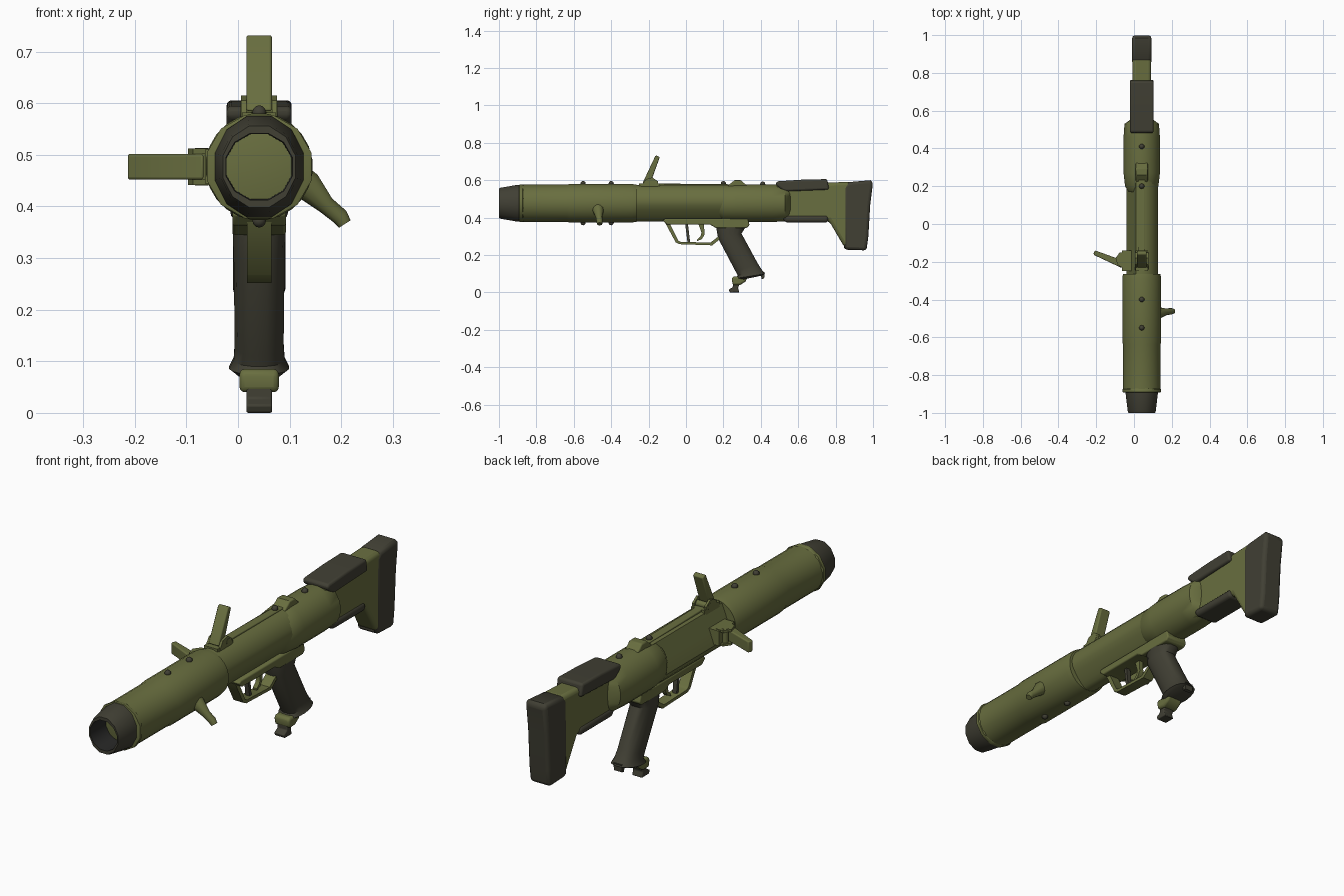
import bpy, bmesh, math
from mathutils import Matrix, Vector

cube = bpy.data.objects.get("Cube")
if cube:
    bpy.data.objects.remove(cube, do_unlink=True)

CX, CZ = 0.041, 0.477  # bore axis
parts = []


def material(name, rgb):
    m = bpy.data.materials.new(name)
    m.use_nodes = True
    m.diffuse_color = (*rgb, 1)
    node = next(n for n in m.node_tree.nodes if n.type == 'BSDF_PRINCIPLED')
    node.inputs["Base Color"].default_value = (*rgb, 1)
    node.inputs["Roughness"].default_value = 0.8
    return m


OLIVE = material("olive paint", (0.14, 0.156, 0.05))
RUBBER = material("dark rubber", (0.052, 0.05, 0.034))
BORE = material("bore black", (0.022, 0.022, 0.021))


def finish(name, bm, *mats):
    bmesh.ops.recalc_face_normals(bm, faces=bm.faces)
    me = bpy.data.meshes.new(name)
    bm.to_mesh(me)
    bm.free()
    for m in mats:
        me.materials.append(m)
    ob = bpy.data.objects.new(name, me)
    bpy.context.collection.objects.link(ob)
    parts.append(ob)
    return ob


def skin(bm, rings, caps=True):
    """Join equal rings of points into a closed skin."""
    vs = [[bm.verts.new(p) for p in r] for r in rings]
    n = len(vs[0])
    for a, b in zip(vs, vs[1:]):
        for i in range(n):
            j = (i + 1) % n
            bm.faces.new((a[i], a[j], b[j], b[i]))
    if caps:
        bm.faces.new(vs[0])
        bm.faces.new(vs[-1])


def ellipse(y, rx, rz, n=20, z=CZ, waist=False):
    pts = []
    for i in range(n):
        a = math.tau * (i + 0.5) / n
        x, h = rx * math.cos(a), rz * math.sin(a)
        if waist:  # sunk flat on one flank, undercut on the other
            x = max(x, -0.03 - 0.4 * (0.095 - h))
            if x > 0 and h < 0:
                x *= 1 + 4.5 * h
        pts.append((CX + x, y, z + h))
    return pts


def tube(name, stations, mat, n=20):
    bm = bmesh.new()
    skin(bm, [ellipse(y, rx, rz, n) for y, rx, rz in stations])
    return finish(name, bm, mat)


def slab(name, outline, half, mat, bevel=0.0, x=CX):
    """Side outline (y, z) given thickness across x."""
    bm = bmesh.new()
    skin(bm, [[(x + s * half, y, z) for y, z in outline] for s in (-1, 1)])
    ob = finish(name, bm, mat)
    if bevel:
        mod = ob.modifiers.new("rounded", 'BEVEL')
        mod.width, mod.segments, mod.limit_method = bevel, 3, 'ANGLE'
        mod.angle_limit = math.radians(40)
    return ob


def rod(name, path, mat, n=10):
    """Round rod through (point, radius) stations."""
    bm = bmesh.new()
    pts = [Vector(p) for p, r in path]
    rings = []
    for i, (p, r) in enumerate(path):
        d = pts[min(i + 1, len(pts) - 1)] - pts[max(i - 1, 0)]
        rot = d.to_track_quat('Z', 'Y')
        rings.append([pts[i] + rot @ Vector((r * math.cos(math.tau * k / n), r * math.sin(math.tau * k / n), 0))
                      for k in range(n)])
    skin(bm, rings)
    return finish(name, bm, mat)


# Muzzle sleeve with a recessed bore
muzzle = tube("muzzle_sleeve", [(-0.88, 0.09, 0.102), (-0.9, 0.088, 0.102), (-0.99, 0.077, 0.086),
                                (-1.0, 0.073, 0.082), (-1.0, 0.067, 0.067), (-0.82, 0.064, 0.064)], RUBBER, 12)
muzzle.data.materials.append(BORE)
for f in muzzle.data.polygons:
    if math.hypot(f.center.x - CX, f.center.z - CZ) < 0.066:
        f.material_index = 1

# Front barrel: an open-fronted shell around the sleeve
tube("front_barrel", [(-0.885, 0.085, 0.085), (-0.885, 0.1, 0.1), (-0.64, 0.1, 0.1), (-0.62, 0.104, 0.104),
                      (-0.29, 0.104, 0.104), (-0.265, 0.1, 0.1)], OLIVE, 24)
tube("barrel_band", [(-0.892, 0.1, 0.1), (-0.89, 0.105, 0.104), (-0.875, 0.105, 0.104), (-0.87, 0.1, 0.1)], OLIVE, 12)

# Waisted middle of the body
bm = bmesh.new()
skin(bm, [ellipse(y, 0.088, 0.099, 24, waist=True) for y in (-0.28, 0.0, 0.24)])
finish("middle_body", bm, OLIVE)

# Rear bulge and narrow tail
tube("rear_bulge", [(0.17, 0.07, 0.075), (0.2, 0.089, 0.096), (0.27, 0.097, 0.101), (0.46, 0.097, 0.101),
                    (0.53, 0.092, 0.098), (0.56, 0.05, 0.097)], OLIVE, 24)
slab("tail_body", [(0.48, 0.385), (0.765, 0.382), (0.845, 0.245), (0.88, 0.24), (0.88, 0.592), (0.48, 0.575)],
     0.049, OLIVE, 0.022)

# Shoulder pad, cheek pad and lower pad
slab("shoulder_pad", [(0.845, 0.24), (0.855, 0.228), (0.965, 0.225), (0.975, 0.3), (0.985, 0.47), (1.0, 0.59),
                      (0.985, 0.6), (0.87, 0.59), (0.845, 0.57)], 0.051, RUBBER, 0.02)
slab("cheek_pad", [(0.525, 0.54), (0.765, 0.55), (0.755, 0.606), (0.62, 0.603), (0.485, 0.594), (0.48, 0.575)],
     0.063, RUBBER, 0.025)
slab("lower_pad", [(0.51, 0.412), (0.76, 0.412), (0.76, 0.374), (0.53, 0.374)], 0.056, RUBBER, 0.015)

# Top rail with rear sight
slab("top_rail", [(-0.22, 0.55), (0.27, 0.55), (0.27, 0.578), (-0.2, 0.583)], 0.018, OLIVE, 0.004)
slab("rear_sight", [(0.21, 0.56), (0.34, 0.56), (0.31, 0.585), (0.295, 0.6), (0.26, 0.6), (0.245, 0.588)],
     0.032, OLIVE, 0.006)

# Folding flap on top, repeated a quarter turn round the bore as a side handle
turn = (Matrix.Translation((CX, 0, CZ)) @ Matrix.Rotation(-math.pi / 2, 4, 'Y') @ Matrix.Translation((-CX, 0, -CZ)))
for label, mtx in (("top", Matrix()), ("side", turn)):
    made = [slab(label + "_flap", [(-0.232, 0.585), (-0.165, 0.728), (-0.158, 0.733), (-0.14, 0.724),
                                   (-0.19, 0.585)], 0.025, OLIVE, 0.005)]
    for s in (-1, 1):
        made.append(slab(label + "_flap_bracket", [(-0.245, 0.56), (-0.15, 0.56), (-0.15, 0.594), (-0.18, 0.615),
                                                   (-0.215, 0.605)], 0.005, OLIVE, x=CX + s * 0.03))
    made.append(rod(label + "_flap_pin", [((CX - 0.036, -0.175, 0.588), 0.014),
                                          ((CX + 0.036, -0.175, 0.588), 0.014)], OLIVE))
    made.append(slab(label + "_flap_base", [(-0.25, 0.53), (-0.14, 0.53), (-0.14, 0.582), (-0.25, 0.582)],
                     0.033, OLIVE))
    for ob in made:
        ob.data.transform(mtx)

# Bent lever on the left flank
rod("side_lever", [((0.09, -0.47, 0.47), 0.034), ((0.135, -0.47, 0.44), 0.03), ((0.17, -0.465, 0.403), 0.018),
                   ((0.198, -0.462, 0.38), 0.017), ((0.207, -0.462, 0.366), 0.014)], OLIVE)

# Screw heads along the body
for y, z in ((-0.55, 0.582), (-0.4, 0.582), (-0.55, 0.373), (-0.4, 0.373), (0.41, 0.579), (0.2, 0.582)):
    bm = bmesh.new()
    bmesh.ops.create_uvsphere(bm, u_segments=10, v_segments=6, radius=0.014,
                              matrix=Matrix.Translation((CX, y, z)))
    finish("screw_head", bm, RUBBER)

# Receiver plate, trigger guard and trigger
slab("receiver_plate", [(-0.125, 0.385), (-0.1, 0.362), (0.13, 0.362), (0.16, 0.345), (0.325, 0.345),
                        (0.34, 0.36), (0.33, 0.395), (-0.11, 0.395)], 0.052, OLIVE, 0.006)
slab("trigger_guard", [(-0.11, 0.37), (-0.055, 0.268), (-0.035, 0.258), (0.14, 0.252), (0.2, 0.3), (0.2, 0.32),
                       (0.13, 0.266), (-0.03, 0.271), (-0.042, 0.278), (-0.088, 0.37)], 0.024, OLIVE)
slab("trigger", [(0.065, 0.37), (0.095, 0.37), (0.1, 0.31), (0.085, 0.285), (0.06, 0.275), (0.06, 0.283),
                 (0.078, 0.3), (0.083, 0.32)], 0.01, OLIVE)
slab("safety_bar", [(-0.005, 0.37), (0.01, 0.37), (0.022, 0.268), (0.008, 0.268)], 0.01, RUBBER)

# Pistol grip, lofted along its slope
bm = bmesh.new()
rings = []
for y0, z0, y1, z1, half in ((0.16, 0.35, 0.32, 0.35, 0.052), (0.17, 0.29, 0.298, 0.315, 0.05),
                             (0.265, 0.11, 0.385, 0.155, 0.048), (0.275, 0.09, 0.408, 0.12, 0.05),
                             (0.265, 0.075, 0.425, 0.1, 0.059), (0.285, 0.065, 0.405, 0.09, 0.045)):
    ring = []
    for i in range(16):
        a = math.tau * (i + 0.5) / 16
        t = 0.5 + 0.5 * math.cos(a)
        side = math.copysign(abs(math.sin(a)) ** 0.7, math.sin(a))
        ring.append((CX + half * side, y0 + (y1 - y0) * t, z0 + (z1 - z0) * t))
    rings.append(ring)
skin(bm, rings)
finish("pistol_grip", bm, RUBBER)
slab("grip_hook", [(0.39, 0.11), (0.42, 0.108), (0.418, 0.075), (0.405, 0.072), (0.4, 0.09)], 0.02, RUBBER)
slab("grip_cap", [(0.25, 0.085), (0.33, 0.085), (0.32, 0.06), (0.29, 0.04), (0.25, 0.04), (0.245, 0.07)],
     0.038, OLIVE, 0.01)
slab("grip_foot", [(0.25, 0.05), (0.29, 0.05), (0.278, 0.025), (0.285, 0.0), (0.235, 0.0), (0.228, 0.015),
                   (0.25, 0.028)], 0.025, RUBBER, 0.004)

# Smooth shading with crisp corners
bpy.ops.object.select_all(action='DESELECT')
for ob in parts:
    ob.select_set(True)
bpy.context.view_layer.objects.active = parts[0]
bpy.ops.object.shade_smooth_by_angle(angle=math.radians(38))
